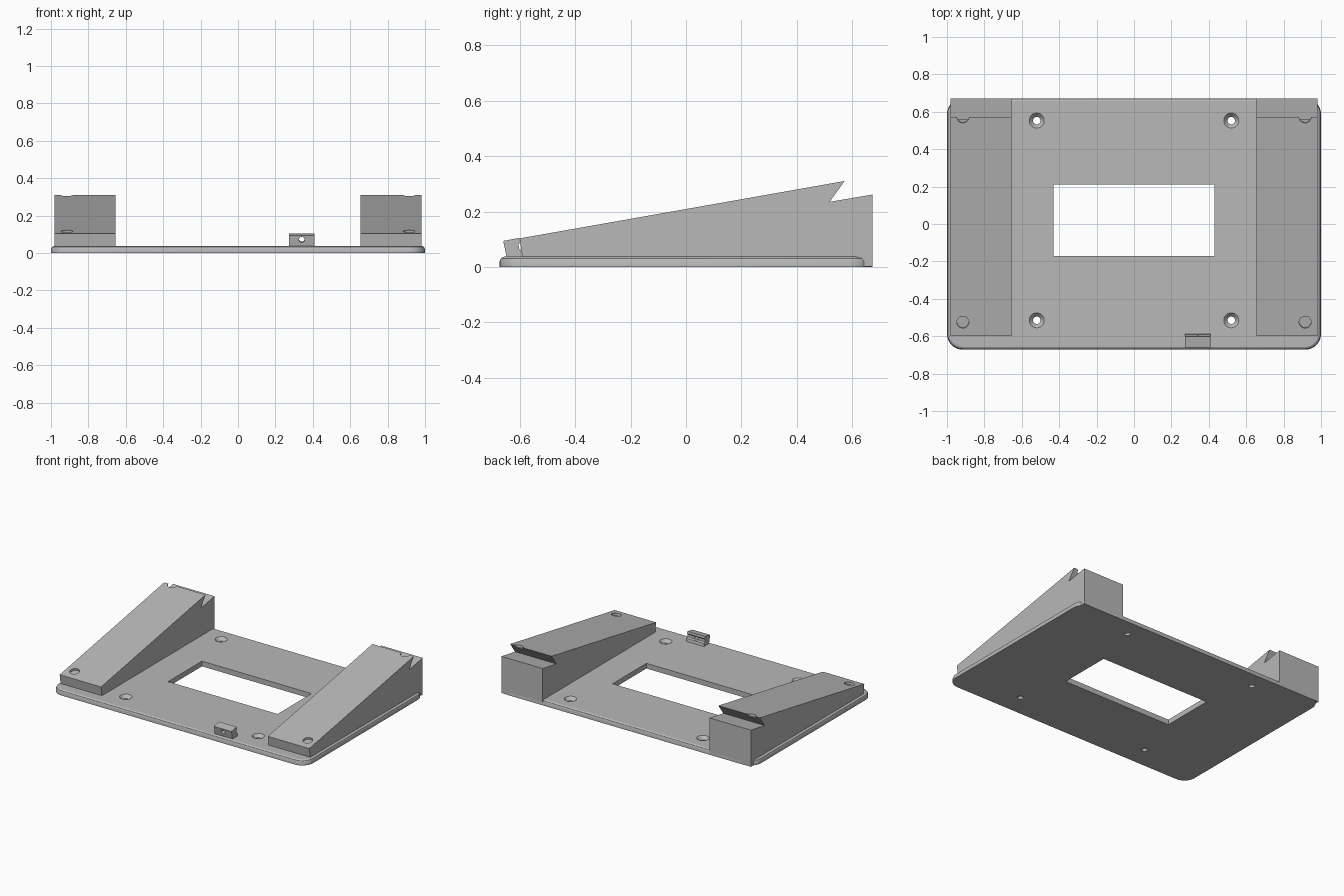
import bpy, bmesh, math
from mathutils import Matrix

cube = bpy.data.objects.get("Cube")
if cube:
    bpy.data.objects.remove(cube, do_unlink=True)

grey = bpy.data.materials.new("plain grey")
grey.use_nodes = True
colour = (0.48, 0.48, 0.48, 1)
grey.diffuse_color = colour
grey.node_tree.nodes["Principled BSDF"].inputs["Base Color"].default_value = colour


def make(name, bm):
    bmesh.ops.recalc_face_normals(bm, faces=bm.faces)
    mesh = bpy.data.meshes.new(name)
    bm.to_mesh(mesh)
    bm.free()
    ob = bpy.data.objects.new(name, mesh)
    bpy.context.collection.objects.link(ob)
    mesh.materials.append(grey)
    return ob


def loft(name, rings):
    """Skin a stack of equal-length point rings and cap both ends."""
    bm = bmesh.new()
    loops = [[bm.verts.new(p) for p in ring] for ring in rings]
    n = len(loops[0])
    for a, b in zip(loops, loops[1:]):
        for i in range(n):
            j = (i + 1) % n
            bm.faces.new((a[i], a[j], b[j], b[i]))
    bm.faces.new(loops[0])
    bm.faces.new(loops[-1])
    return make(name, bm)


def extrude_x(name, profile, x0, x1):
    return loft(name, [[(x, y, z) for y, z in profile] for x in (x0, x1)])


def cylinder(name, r1, r2, depth, loc, tilt=0.0, sides=32):
    bm = bmesh.new()
    place = Matrix.Translation(loc) @ Matrix.Rotation(tilt, 4, "X")
    bmesh.ops.create_cone(bm, cap_ends=True, segments=sides, radius1=r1,
                          radius2=r2, depth=depth, matrix=place)
    return make(name, bm)


def select(ob):
    bpy.ops.object.select_all(action="DESELECT")
    ob.select_set(True)
    bpy.context.view_layer.objects.active = ob


def cut(ob, cutters):
    select(ob)
    for c in cutters:
        c.hide_render = True
        mod = ob.modifiers.new("cut", "BOOLEAN")
        mod.operation, mod.solver, mod.object = "DIFFERENCE", "EXACT", c
        bpy.ops.object.modifier_apply(modifier=mod.name)
        bpy.data.objects.remove(c, do_unlink=True)
    bpy.ops.object.shade_smooth_by_angle(angle=math.radians(25))


def rounded_ring(inset, z, hx=1.0, hy=0.672, r=0.085, steps=10):
    pts = []
    for k, (sx, sy) in enumerate([(1, 1), (-1, 1), (-1, -1), (1, -1)]):
        for i in range(steps + 1):
            a = math.pi / 2 * (k + i / steps)
            pts.append((sx * (hx - r) + (r - inset) * math.cos(a),
                        sy * (hy - r) + (r - inset) * math.sin(a), z))
    return pts


# Base plate with softened top edge, window and countersunk screw holes
base = loft("base_plate", [rounded_ring(i, z) for i, z in
                           [(0, 0), (0, 0.02), (0.005, 0.031), (0.015, 0.037)]])
window = [(-0.17, -0.1), (0.21, -0.1), (0.21, 0.1), (-0.17, 0.1)]
cutters = [extrude_x("window_cutter", window, -0.43, 0.43)]
for x in (-0.52, 0.52):
    for y in (-0.515, 0.553):
        cutters.append(cylinder("screw_cutter", 0.02, 0.02, 0.2, (x, y, 0)))
        cutters.append(cylinder("sink_cutter", 0.018, 0.042, 0.026, (x, y, 0.026)))
cut(base, cutters)

# Sloped supports with a V notch near the back and round shallow recesses
SLOPE = math.radians(10)
wedge = [(-0.585, 0.001), (-0.6, 0.103), (0.572, 0.31), (0.518, 0.235),
         (0.672, 0.261), (0.672, 0.001)]
for side, name in ((1, "left_support"), (-1, "right_support")):
    support = extrude_x(name, wedge, side * 0.655, side * 0.98)
    recesses = []
    for y in (-0.525, 0.572):
        z = 0.103 + (y + 0.6) * math.tan(SLOPE)
        recesses.append(cylinder("recess_cutter", 0.032, 0.032, 0.03,
                                 (side * 0.915, y, z), SLOPE))
    cut(support, recesses)

# Small tilted front lug with a through hole
lug_profile = [(-0.646, 0.03), (-0.659, 0.094), (-0.601, 0.105), (-0.598, 0.09),
               (-0.604, 0.082), (-0.602, 0.066), (-0.593, 0.058), (-0.588, 0.03)]
lug = extrude_x("front_lug", lug_profile, 0.272, 0.41)
cut(lug, [cylinder("lug_cutter", 0.015, 0.015, 0.2, (0.341, -0.625, 0.074),
                   math.pi / 2 + SLOPE / 2, 16)])
